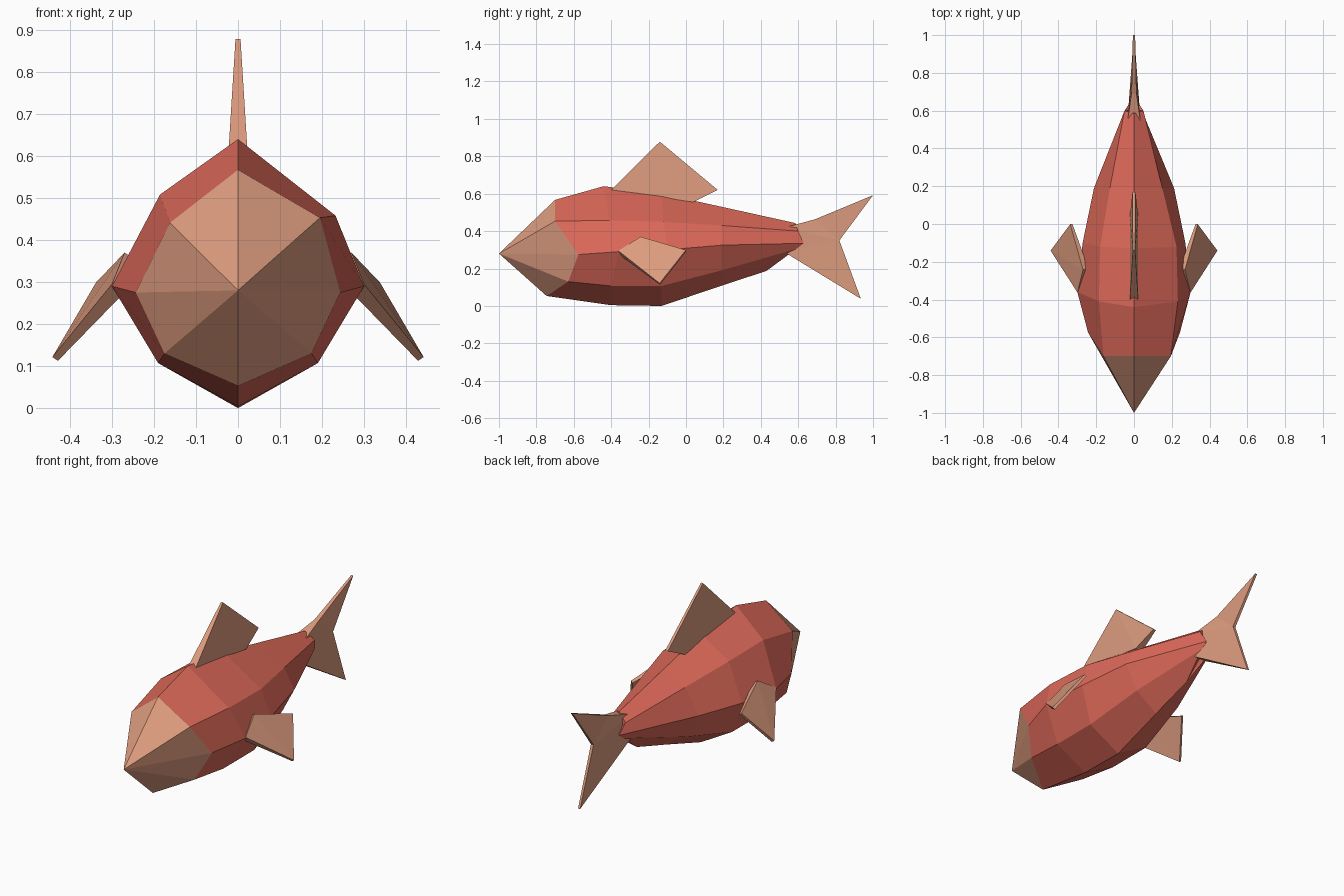
import bpy, bmesh
from mathutils import Vector

if "Cube" in bpy.data.objects:
    bpy.data.objects.remove(bpy.data.objects["Cube"])


def material(name, color):
    m = bpy.data.materials.new(name)
    m.diffuse_color = color
    m.use_nodes = True
    m.node_tree.nodes["Principled BSDF"].inputs["Base Color"].default_value = m.diffuse_color
    return m


RED = material("red", (0.72, 0.14, 0.10, 1))
TAN = material("tan", (0.72, 0.33, 0.21, 1))


def make(name, verts, faces, mat):
    me = bpy.data.meshes.new(name)
    me.from_pydata(verts, [], faces)
    bm = bmesh.new()
    bm.from_mesh(me)
    bmesh.ops.recalc_face_normals(bm, faces=bm.faces)
    bm.to_mesh(me)
    bm.free()
    me.materials.append(mat)
    ob = bpy.data.objects.new(name, me)
    bpy.context.collection.objects.link(ob)
    return ob


def full_ring(half, squeeze, lift):
    # half runs top, shoulder, side, lower, belly; the left shoulder sits a bit differently
    left = [(-x, y, z) for x, y, z in half[3:0:-1]]
    x, y, z = left[2]
    left[2] = (x * squeeze, y, z + lift)
    return half + left


# Cross-sections from head to tail
head_ring = full_ring([(0, -.70, .567), (.195, -.70, .453), (.243, -.575, .275),
                       (.175, -.63, .13), (0, -.745, .053)], .83, -.012)
rings = [
    head_ring,
    full_ring([(0, -.44, .64), (.232, -.41, .458), (.30, -.36, .29),
               (.19, -.40, .107), (0, -.40, .004)], .8, .05),
    full_ring([(0, -.13, .60), (.225, -.12, .45), (.272, -.10, .30),
               (.19, -.13, .107), (0, -.13, 0)], .8, .05),
    full_ring([(0, .19, .53), (.15, .19, .43), (.212, .19, .325),
               (.14, .19, .19), (0, .18, .105)], .85, .03),
    full_ring([(0, .585, .443), (.05, .60, .40), (.03, .63, .335),
               (.03, .59, .305), (0, .43, .187)], 1, 0),
]

# Body loft
n = 8
verts = [v for r in rings for v in r]
faces = [(r * n + i, r * n + (i + 1) % n, (r + 1) * n + (i + 1) % n, (r + 1) * n + i)
         for r in range(len(rings) - 1) for i in range(n)]
verts.append((0, .60, .34))
e = (len(rings) - 1) * n
faces += [(e + i, e + (i + 1) % n, len(verts) - 1) for i in range(n)]
make("body", verts, faces, RED)

# Pointed head
make("head", head_ring + [(0, -1, .28), (0, -.66, .28)],
     [(i, (i + 1) % n, k) for i in range(n) for k in (8, 9)], TAN)


def fin(name, outline, half_thick, normal, tris):
    # tapered plate: outline offset both ways along the normal
    k = len(outline)
    nrm = Vector(normal).normalized()
    vs = [Vector(p) + s * t * nrm for s in (1, -1) for p, t in zip(outline, half_thick)]
    fs = [f for t in tris for f in (t, tuple(i + k for i in t))]
    fs += [(i, (i + 1) % k, (i + 1) % k + k, i + k) for i in range(k)]
    return make(name, vs, fs, TAN)


# Dorsal fin
fin("dorsal_fin", [(0, -.40, .62), (0, -.14, .878), (0, .17, .62), (0, .04, .555)],
    [.022, .006, .008, .022], (1, 0, 0), [(0, 1, 3), (1, 2, 3)])

# Forked tail fin
fin("tail_fin", [(0, .53, .42), (0, .69, .463), (0, 1, .592), (0, .82, .35),
                 (0, .935, .038), (0, .53, .285)],
    [.036, .013, .006, .008, .006, .036], (1, 0, 0),
    [(0, 1, 3), (1, 2, 3), (0, 3, 5), (3, 4, 5)])

# Side fins
for s, side in ((1, "right"), (-1, "left")):
    pts = [Vector((s * x, y, z)) for x, y, z in
           ((.285, -.36, .285), (.255, -.24, .36), (.332, 0, .295), (.435, -.14, .117))]
    nrm = (pts[2] - pts[0]).cross(pts[3] - pts[1])
    fin(side + "_fin", pts, [.018, .018, .007, .008], nrm, [(0, 1, 3), (1, 2, 3)])
